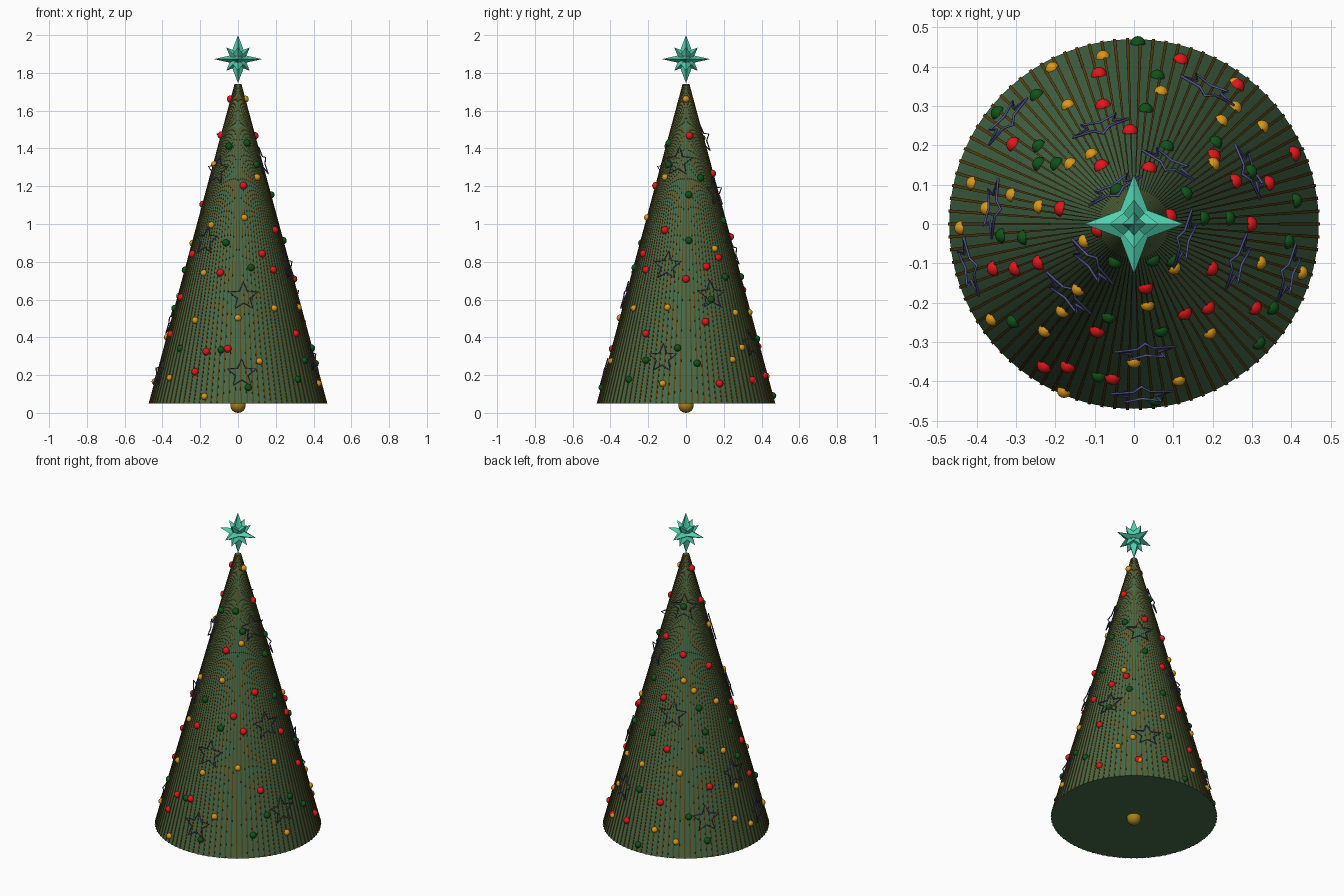
import bpy, bmesh
from math import sin, cos, pi, hypot, atan2
from mathutils import Matrix, Vector

if "Cube" in bpy.data.objects:
    bpy.data.objects.remove(bpy.data.objects["Cube"])

Z0, Z1, R0, R1 = 0.05, 1.74, 0.47, 0.018
SLOPE = atan2(R0 - R1, Z1 - Z0)


def material(name, rgb):
    m = bpy.data.materials.new(name)
    m.diffuse_color = (*rgb, 1)
    m.use_nodes = True
    m.node_tree.nodes["Principled BSDF"].inputs["Base Color"].default_value = m.diffuse_color
    return m


def add_mesh(name, bm, mat, smooth=False):
    bmesh.ops.recalc_face_normals(bm, faces=bm.faces)
    me = bpy.data.meshes.new(name)
    bm.to_mesh(me)
    bm.free()
    me.materials.append(mat)
    ob = bpy.data.objects.new(name, me)
    bpy.context.collection.objects.link(ob)
    if smooth:
        bpy.ops.object.select_all(action='DESELECT')
        ob.select_set(True)
        bpy.context.view_layer.objects.active = ob
        bpy.ops.object.shade_smooth_by_angle()
    return ob


def height(r):
    """Height of the cone surface at radius r."""
    return Z0 + (R0 - r) / (R0 - R1) * (Z1 - Z0)


green = material("fir_green", (0.06, 0.14, 0.065))
brown = material("rib_brown", (0.11, 0.06, 0.006))
gold = material("gold", (0.7, 0.31, 0.01))
red = material("red", (0.75, 0.008, 0.01))
dark = material("dark_green", (0.005, 0.085, 0.01))
blue = material("wire_blue", (0.09, 0.09, 0.28))
teal = material("teal", (0.08, 0.64, 0.43))

# Tree cone
bm = bmesh.new()
bmesh.ops.create_cone(bm, cap_ends=True, segments=90, radius1=R0, radius2=R1,
                      depth=Z1 - Z0,
                      matrix=Matrix.Translation((0, 0, (Z0 + Z1) / 2)))
add_mesh("tree_cone", bm, green, True)

# Thin ribs running up the cone
bm = bmesh.new()
for i in range(90):
    rot = Matrix.Rotation(2 * pi * i / 90, 3, 'Z')
    ring = []
    for r, z, w, d in ((R0, Z0, 0.004, 0.003), (R1, Z1, 0.0003, 0.0006)):
        ring.append([bm.verts.new(rot @ Vector((r + a, b, z)))
                     for a, b in ((-d, -w), (d, -w), (d, w), (-d, w))])
    lo, hi = ring
    for k in range(4):
        n = (k + 1) % 4
        bm.faces.new((lo[k], lo[n], hi[n], hi[k]))
    bm.faces.new(lo)
    bm.faces.new(hi)
add_mesh("tree_ribs", bm, brown)


# Baubles, placed by plan position on the cone
def baubles(name, mat, size, spots):
    bm = bmesh.new()
    for x, y in spots:
        r = hypot(x, y)
        k = max(r - 0.006, 0.03) / r
        bmesh.ops.create_uvsphere(
            bm, u_segments=16, v_segments=10, radius=size,
            matrix=Matrix.Translation((x * k, y * k, height(r * k))))
    add_mesh(name, bm, mat, True)


baubles("gold_baubles", gold, 0.018, [
    (-.08, .43), (-.21, .40), (.26, .36), (.07, .34), (-.17, .305), (.33, .25),
    (.225, .265), (.26, .30), (-.11, .18), (-.165, .155), (.205, .155),
    (-.415, .105), (-.315, .075), (-.245, .045), (-.38, .04), (-.445, -.01),
    (-.13, -.045), (.105, -.115), (-.145, -.17), (.325, -.10), (.43, -.125),
    (-.185, -.225), (-.365, -.245), (-.23, -.275), (.195, -.28), (0, -.355),
    (.115, -.40), (-.18, -.43), (.035, -.21), (.045, 0)])
baubles("red_baubles", red, 0.02, [
    (.12, .42), (-.09, .385), (.265, .355), (-.08, .305), (-.31, .205),
    (-.01, .24), (.04, .145), (-.085, .15), (.41, .18), (.205, .175),
    (.26, .11), (.345, .105), (-.19, .04), (.3, 0), (.095, .02),
    (-.095, -.015), (-.36, -.115), (-.305, -.115), (-.245, -.1), (.2, -.115),
    (.03, -.165), (.19, -.215), (.13, -.23), (.31, -.215), (-.095, -.275),
    (-.23, -.365), (-.17, -.365), (-.055, -.395), (-.045, 0)])
baubles("green_baubles", dark, 0.019, [
    (.01, .465), (.06, .38), (-.25, .33), (.03, .295), (-.35, .285),
    (-.245, .2), (-.245, .155), (-.2, .155), (.085, .2), (.21, .21),
    (.3, .135), (-.045, .09), (.135, .08), (.415, .06), (.18, .015),
    (.245, .015), (-.34, -.03), (-.285, -.035), (.395, -.045), (.05, -.095),
    (-.05, -.1), (.1, -.095), (-.065, -.24), (-.31, -.25), (.07, -.275),
    (.32, -.305), (-.09, -.39), (.055, -.45), (.355, -.215)])

# Wire star outlines lying against the cone
cu = bpy.data.curves.new("wire_stars", 'CURVE')
cu.dimensions = '3D'
cu.bevel_depth = 0.0035
cu.bevel_resolution = 1
for x, y in [(-.325, .265), (.19, .345), (-.085, .25), (-.05, .09), (.09, .155),
             (.295, .135), (-.36, .04), (.13, -.04), (.265, -.1), (.395, -.125),
             (-.42, -.11), (-.11, -.1), (-.17, -.18), (.03, -.325), (.02, -.435)]:
    r = hypot(x, y)
    m = (Matrix.Translation((x, y, height(r - 0.008)))
         @ Matrix.Rotation(atan2(y, x), 4, 'Z') @ Matrix.Rotation(-SLOPE, 4, 'Y'))
    sp = cu.splines.new('POLY')
    sp.points.add(9)
    sp.use_cyclic_u = True
    for i, p in enumerate(sp.points):
        q = 0.036 if i % 2 else 0.08
        a = pi * i / 5
        p.co = (*(m @ Vector((0, q * sin(a), q * cos(a)))), 1)
cu.materials.append(blue)
bpy.context.collection.objects.link(bpy.data.objects.new("wire_stars", cu))


# Topper: two crossed eight-pointed faceted stars
bm = bmesh.new()
for turn in (0, pi / 2):
    m = Matrix.Translation((0, 0, 1.873)) @ Matrix.Rotation(turn, 4, 'Z')
    rim = []
    for i in range(16):
        q = 0.048 if i % 2 else (0.127 if i % 4 == 0 else 0.088)
        a = pi * i / 8
        rim.append(bm.verts.new(m @ Vector((q * sin(a), 0, q * cos(a)))))
    for s in (-1, 1):
        c = bm.verts.new(m @ Vector((0, s * 0.048, 0)))
        for i in range(16):
            bm.faces.new((rim[i], rim[(i + 1) % 16], c))
add_mesh("top_star", bm, teal)

# Gold ball under the base
bm = bmesh.new()
bmesh.ops.create_uvsphere(bm, u_segments=24, v_segments=14, radius=0.041,
                          matrix=Matrix.Translation((0, 0, 0.041)))
add_mesh("base_ball", bm, material("base_gold", (0.4, 0.22, 0.01)), True)
